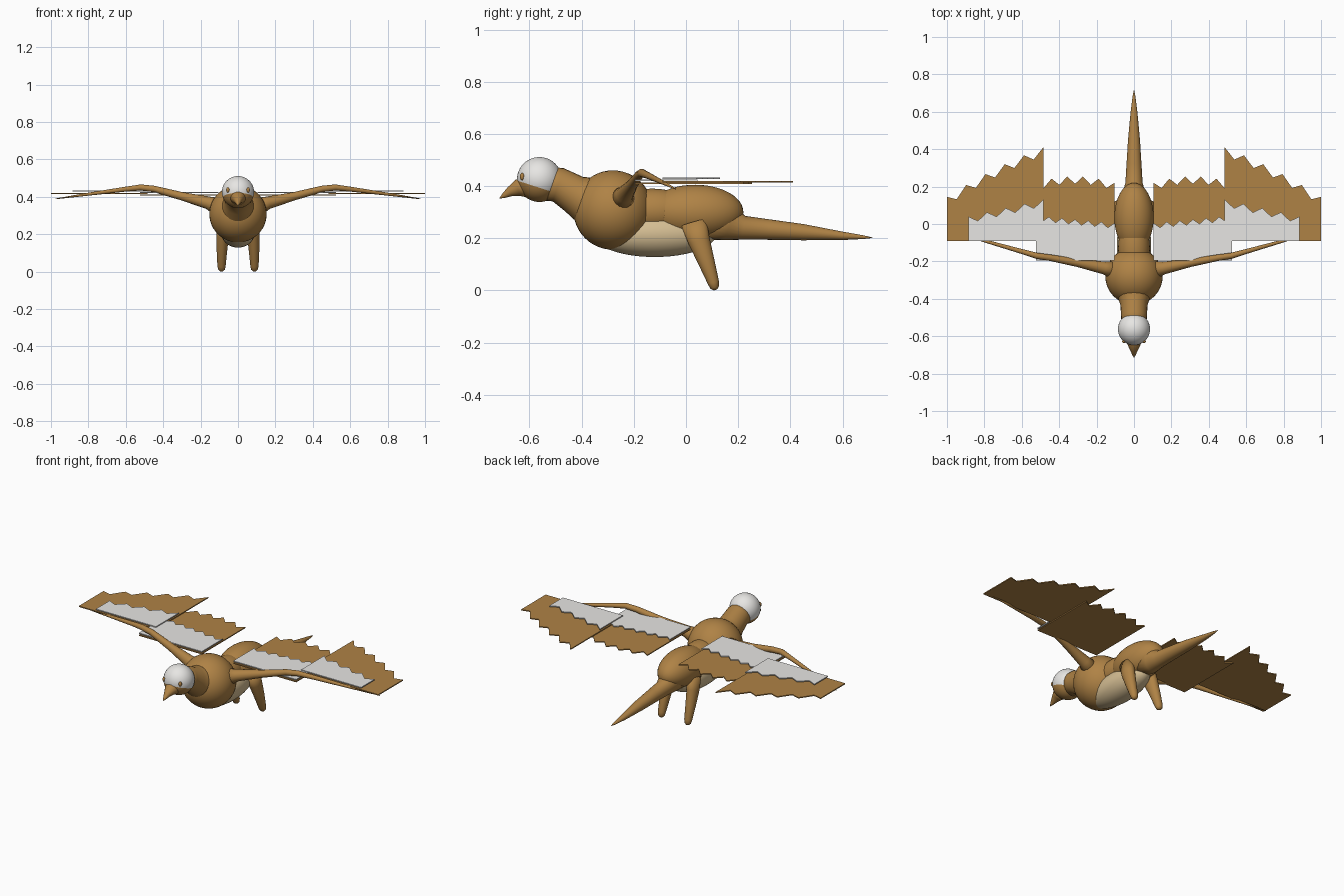
import bpy, bmesh, math
from mathutils import Vector, Matrix

if "Cube" in bpy.data.objects:
    bpy.data.objects.remove(bpy.data.objects["Cube"])


def material(name, rgb):
    m = bpy.data.materials.new(name)
    m.use_nodes = True
    m.diffuse_color = (*rgb, 1)
    m.node_tree.nodes["Principled BSDF"].inputs["Base Color"].default_value = (*rgb, 1)
    return m


BROWN = material("warm brown", (0.43, 0.225, 0.06))
WHITE = material("soft white", (0.8, 0.79, 0.77))
CREAM = material("belly cream", (0.66, 0.51, 0.29))


def finish(name, bm, mats, smooth=True):
    bmesh.ops.recalc_face_normals(bm, faces=bm.faces)
    mesh = bpy.data.meshes.new(name)
    for f in bm.faces:
        f.smooth = smooth
    bm.to_mesh(mesh)
    bm.free()
    for m in mats:
        mesh.materials.append(m)
    obj = bpy.data.objects.new(name, mesh)
    bpy.context.collection.objects.link(obj)
    return obj


def sphere_mesh(center, radii):
    bm = bmesh.new()
    mat = Matrix.Translation(center) @ Matrix.Diagonal((*radii, 1))
    bmesh.ops.create_uvsphere(bm, u_segments=40, v_segments=24, radius=1, matrix=mat)
    return bm


def ellipsoid(name, center, radii, mat):
    return finish(name, sphere_mesh(center, radii), [mat])


def loft(name, rings, mat, side=1, sides=24):
    """Tube through rings of (x, y, z, half width, half height)."""
    bm = bmesh.new()
    pts = [Vector(r[:3]) for r in rings]
    loops = []
    for i, r in enumerate(rings):
        along = (pts[min(i + 1, len(pts) - 1)] - pts[max(i - 1, 0)]).normalized()
        guide = Vector((1, 0, 0)) if abs(along.x) < 0.6 else Vector((0, 1, 0))
        up = along.cross(guide).normalized()
        across = up.cross(along)
        loop = []
        for k in range(sides):
            a = math.tau * k / sides
            p = pts[i] + across * r[3] * math.cos(a) + up * r[4] * math.sin(a)
            loop.append(bm.verts.new((p.x * side, p.y, p.z)))
        loops.append(loop)
    for a, b in zip(loops, loops[1:]):
        for k in range(sides):
            n = (k + 1) % sides
            bm.faces.new((a[k], a[n], b[n], b[k]))
    bm.faces.new(loops[0])
    bm.faces.new(loops[-1])
    return finish(name, bm, [mat])


def plate(name, front, z, edge, mat, side):
    """Flat feather panel: straight leading edge, toothed trailing edge."""
    outline = [(edge[0][0], front)] + edge + [(edge[-1][0], front)]
    bm = bmesh.new()
    face = bm.faces.new([bm.verts.new((x * side, y, z)) for x, y in outline])
    ext = bmesh.ops.extrude_face_region(bm, geom=[face])
    top = [v for v in ext["geom"] if isinstance(v, bmesh.types.BMVert)]
    bmesh.ops.translate(bm, verts=top, vec=(0, 0, 0.006))
    return finish(name, bm, [mat], smooth=False)


def teeth(x0, x1, count, tip, notch):
    """Alternate tip and notch points along a trailing edge."""
    pts = []
    for i in range(2 * count + 1):
        t = i / (2 * count)
        pts.append((x0 + (x1 - x0) * t, tip(t) - (notch if i % 2 else 0)))
    return pts


# Torso
ellipsoid("chest", (0, -0.28, 0.308), (0.153, 0.152, 0.152), BROWN)
ellipsoid("waist", (0, -0.13, 0.305), (0.085, 0.16, 0.085), BROWN)
hips = ellipsoid("hips", (0, 0.035, 0.3), (0.105, 0.185, 0.105), BROWN)
ellipsoid("belly", (0, -0.12, 0.214), (0.092, 0.235, 0.086), CREAM)

# Neck and tail
loft("neck", [(0, -0.55, 0.41, 0.066, 0.066), (0, -0.49, 0.405, 0.069, 0.067),
              (0, -0.43, 0.37, 0.073, 0.074), (0, -0.38, 0.345, 0.09, 0.093),
              (0, -0.31, 0.32, 0.13, 0.125)], BROWN)
loft("tail", [(0, 0.1, 0.28, 0.085, 0.09), (0, 0.17, 0.255, 0.06, 0.066),
              (0, 0.22, 0.24, 0.046, 0.046), (0, 0.32, 0.233, 0.04, 0.039),
              (0, 0.45, 0.223, 0.032, 0.031), (0, 0.6, 0.209, 0.018, 0.016),
              (0, 0.68, 0.204, 0.008, 0.007), (0, 0.715, 0.202, 0.001, 0.001)], BROWN)

# Head: white crown, with brown throat and nape cut along two planes
bm = sphere_mesh((0, -0.562, 0.425), (0.086, 0.086, 0.086))
cuts = [(Vector((0, -0.645, 0.42)), Vector((0, 0.32, 1)).normalized()),
        (Vector((0, -0.5, 0.425)), Vector((0, -1, 0.45)).normalized())]
for co, no in cuts:
    bmesh.ops.bisect_plane(bm, geom=bm.verts[:] + bm.edges[:] + bm.faces[:],
                           plane_co=co, plane_no=no)
for f in bm.faces:
    c = f.calc_center_median()
    f.material_index = int(all((c - co).dot(no) > 0 for co, no in cuts))
finish("head", bm, [BROWN, WHITE])

# Beak
loft("beak", [(0, -0.6, 0.398, 0.052, 0.045), (0, -0.645, 0.393, 0.035, 0.032),
              (0, -0.675, 0.378, 0.02, 0.019), (0, -0.7, 0.362, 0.009, 0.009),
              (0, -0.715, 0.353, 0.001, 0.001)], BROWN)

# Trailing edges of the four feather panels of a wing
outer_long = teeth(0.485, 1.0, 5, lambda t: 0.41 - 0.2 * t - 0.065 * t * t, 0.045)
outer_short = teeth(0.485, 0.885, 4, lambda t: 0.13 - 0.09 * t, 0.035)
inner_long = teeth(0.105, 0.525, 5, lambda t: 0.22 + 0.14 * t * (1 - t), 0.04)
inner_short = teeth(0.105, 0.525, 6, lambda t: 0.005 + 0.04 * t, 0.028)

for side, label in ((1, "left"), (-1, "right")):
    ellipsoid(label + "_eye", (0.054 * side, -0.628, 0.436), (0.009, 0.009, 0.014), BROWN)
    # Arm bone of the wing
    loft(label + "_arm", [(0.09, -0.25, 0.34, 0.055, 0.055), (0.16, -0.235, 0.368, 0.034, 0.034),
                          (0.3, -0.208, 0.403, 0.022, 0.022), (0.45, -0.18, 0.442, 0.017, 0.017),
                          (0.52, -0.17, 0.45, 0.016, 0.016), (0.6, -0.147, 0.441, 0.013, 0.013),
                          (0.8, -0.09, 0.414, 0.008, 0.008), (0.975, -0.04, 0.389, 0.002, 0.002)],
         BROWN, side, 16)
    # Flight feathers and the shorter coverts above them
    plate(label + "_inner_feathers", -0.195, 0.407, inner_long, BROWN, side)
    plate(label + "_outer_feathers", -0.09, 0.414, outer_long, BROWN, side)
    plate(label + "_inner_coverts", -0.195, 0.419, inner_short, WHITE, side)
    plate(label + "_outer_coverts", -0.09, 0.427, outer_short, WHITE, side)
    # Leg with rounded foot
    loft(label + "_leg", [(0.075, 0.03, 0.26, 0.034, 0.05), (0.082, 0.05, 0.19, 0.033, 0.042),
                          (0.086, 0.078, 0.11, 0.028, 0.032), (0.088, 0.105, 0.03, 0.022, 0.022),
                          (0.088, 0.11, 0.011, 0.018, 0.017), (0.088, 0.113, 0.002, 0.008, 0.007)],
         BROWN, side)
